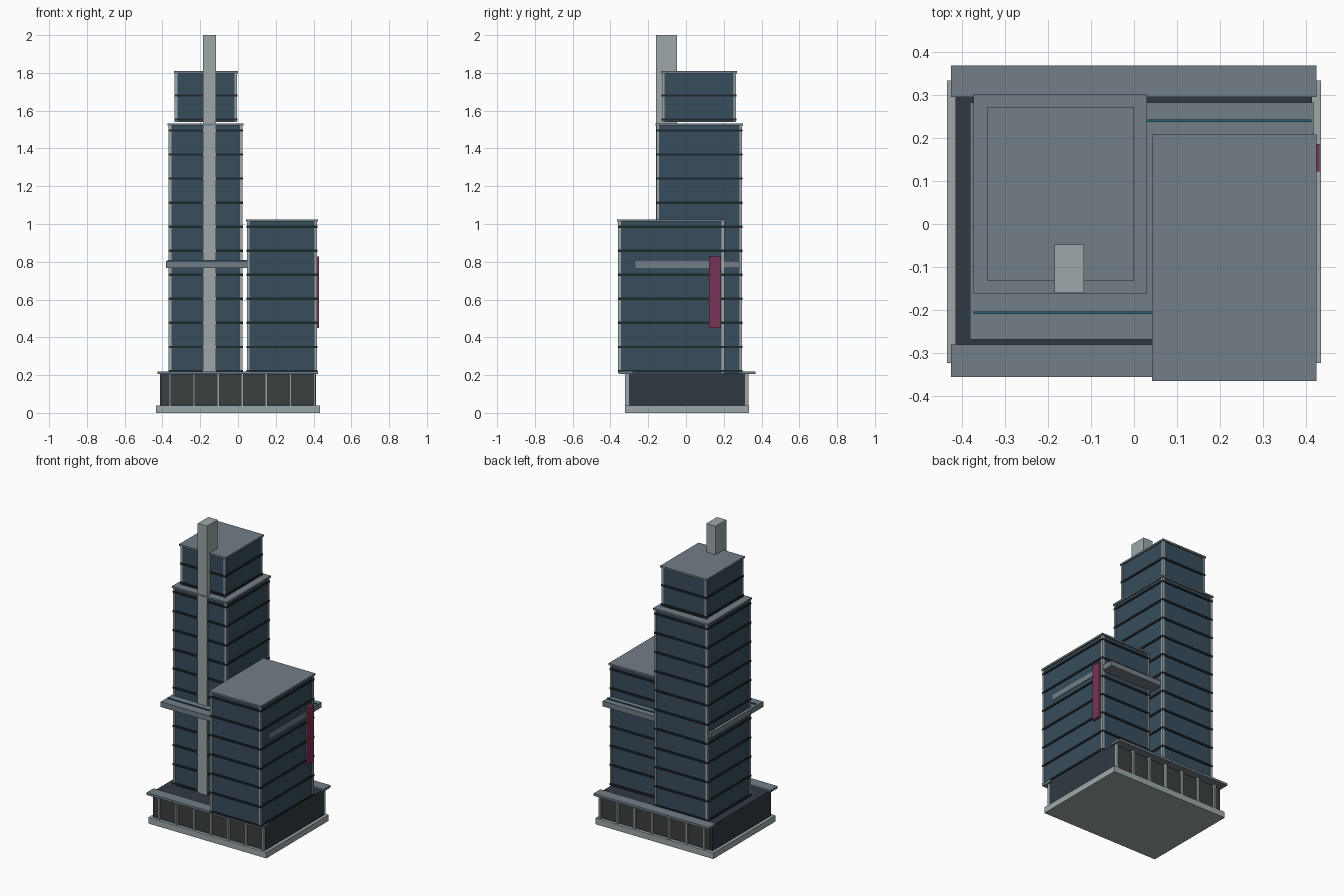
import bpy, bmesh

if "Cube" in bpy.data.objects:
    bpy.data.objects.remove(bpy.data.objects["Cube"])


def material(name, r, g, b):
    m = bpy.data.materials.new(name)
    m.diffuse_color = (r, g, b, 1)
    m.use_nodes = True
    m.node_tree.nodes["Principled BSDF"].inputs["Base Color"].default_value = m.diffuse_color
    return m


STONE = material("stone", 0.34, 0.39, 0.40)
SLAB = material("slab", 0.17, 0.21, 0.24)
GLASS = material("glass", 0.04, 0.075, 0.11)
DARK = material("dark_wall", 0.03, 0.042, 0.055)
BAND = material("band", 0.015, 0.02, 0.024)
SHOP = material("shop_glass", 0.045, 0.05, 0.05)
SIGN = material("sign", 0.19, 0.035, 0.09)
TEAL = material("teal", 0.02, 0.13, 0.17)


def boxes(name, mat, ranges):
    """One object holding boxes given as (x0, x1, y0, y1, z0, z1)."""
    bm = bmesh.new()
    for x0, x1, y0, y1, z0, z1 in ranges:
        vs = bmesh.ops.create_cube(bm, size=1)["verts"]
        for v in vs:
            v.co.x = x1 if v.co.x > 0 else x0
            v.co.y = y1 if v.co.y > 0 else y0
            v.co.z = z1 if v.co.z > 0 else z0
    me = bpy.data.meshes.new(name)
    bm.to_mesh(me)
    bm.free()
    me.materials.append(mat)
    ob = bpy.data.objects.new(name, me)
    bpy.context.collection.objects.link(ob)
    return ob


def tower(name, x0, x1, y0, y1, z0, z1, first_band, bands):
    """Glass block with floor bands, corner posts and a roof cap."""
    i = 0.01
    boxes(name + "_glass", GLASS, [(x0 + i, x1 - i, y0 + i, y1 - i, z0, z1 - 0.01)])
    boxes(name + "_roof", SLAB, [(x0, x1, y0, y1, z1 - 0.012, z1)])
    e = 0.003
    boxes(name + "_floor_bands", BAND,
          [(x0 + e, x1 - e, y0 + e, y1 - e, z - 0.006, z + 0.006)
           for z in (first_band + 0.1273 * k for k in range(bands))])
    p = 0.014
    boxes(name + "_corner_posts", STONE,
          [(x, x + p, y, y + p, z0, z1 - 0.012)
           for x in (x0 + 0.005, x1 - 0.005 - p)
           for y in (y0 + 0.005, y1 - 0.005 - p)])


# Ground plinth and podium
boxes("plinth", STONE, [(-0.434, 0.434, -0.322, 0.333, 0, 0.04)])
boxes("podium", DARK, [(-0.414, 0.413, -0.302, 0.312, 0.04, 0.21)])

# Shop fronts, mullions and canopies on the front and back
boxes("shop_fronts", SHOP, [(-0.40, 0.40, -0.307, -0.30, 0.05, 0.195),
                            (-0.40, 0.40, 0.31, 0.317, 0.05, 0.195)])
boxes("shop_mullions", STONE,
      [(x - 0.006, x + 0.006, y, y + 0.02, 0.04, 0.205)
       for x in (-0.36 + 0.1275 * k for k in range(7))
       for y in (-0.322, 0.312)])
boxes("canopies", SLAB, [(-0.425, 0.423, -0.355, -0.28, 0.205, 0.22),
                         (-0.425, 0.423, 0.295, 0.368, 0.205, 0.22)])

# Three glass blocks
tower("main_tower", -0.372, 0.03, -0.162, 0.302, 0.21, 1.533, 0.222, 11)
tower("side_tower", 0.042, 0.423, -0.364, 0.208, 0.21, 1.025, 0.222, 7)
tower("crown", -0.34, 0.0, -0.132, 0.271, 1.54, 1.81, 1.553, 2)

# Terrace slab through both towers, with thin rails
boxes("terrace", SLAB, [(-0.381, 0.416, -0.268, 0.282, 0.768, 0.803)])
boxes("terrace_rails", TEAL, [(-0.372, 0.412, y - 0.003, y + 0.003, 0.803, 0.81)
                              for y in (-0.206, 0.24)])

# Service shaft rising above the roof, and blank vertical sign
boxes("shaft", STONE, [(-0.184, -0.116, -0.160, -0.048, 0.21, 2.0)])
boxes("sign_blade", SIGN, [(0.412, 0.43, 0.122, 0.186, 0.45, 0.828)])
